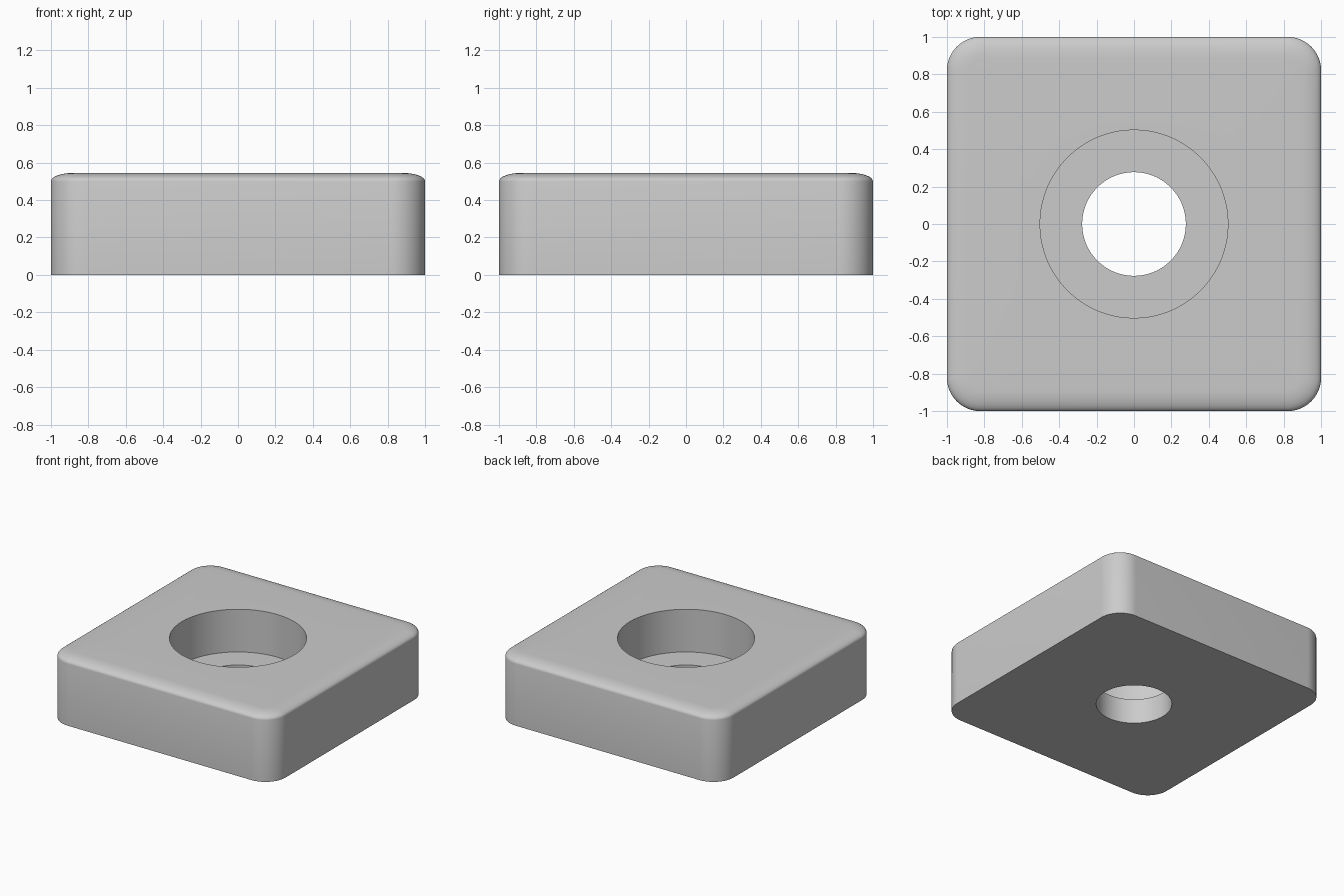
import bpy, bmesh, math

cube = bpy.data.objects.get("Cube")
if cube:
    bpy.data.objects.remove(cube, do_unlink=True)

STEPS = 24                      # points per quarter turn
TOP, FLOOR = 0.545, 0.20        # top face and counterbore floor heights
BORE, HOLE = 0.502, 0.277       # radii
CORNER = 0.18                   # plan corner radius
EDGE_W, EDGE_H = 0.12, 0.045    # rounded top edge

grey = bpy.data.materials.new("plain_grey")
grey.use_nodes = True
grey.diffuse_color = (0.6, 0.6, 0.6, 1)
grey.node_tree.nodes["Principled BSDF"].inputs["Base Color"].default_value = (0.6, 0.6, 0.6, 1)

bm = bmesh.new()


def rounded_square(inset, z):
    """Ring of a rounded square, moved inward by inset."""
    r, c = CORNER - inset, 1 - CORNER
    ring = []
    for q in range(4):
        mid = math.pi / 4 + q * math.pi / 2
        cx, cy = math.copysign(c, math.cos(mid)), math.copysign(c, math.sin(mid))
        for i in range(STEPS):
            a = (q + i / (STEPS - 1)) * math.pi / 2
            ring.append(bm.verts.new((cx + r * math.cos(a), cy + r * math.sin(a), z)))
    return ring


def circle(r, z):
    """Ring of a circle with as many points as the rounded square."""
    angles = [(i + 0.5) / STEPS * math.pi / 2 for i in range(4 * STEPS)]
    return [bm.verts.new((r * math.cos(a), r * math.sin(a), z)) for a in angles]


# Outer wall and rounded top edge
rings = [rounded_square(0, 0)]
for i in range(9):
    t = i / 8 * math.pi / 2
    rings.append(rounded_square(EDGE_W * (1 - math.cos(t)),
                                TOP - EDGE_H + EDGE_H * math.sin(t)))

# Counterbore, its floor, and the through hole
rings += [circle(BORE, TOP), circle(BORE, FLOOR), circle(HOLE, FLOOR), circle(HOLE, 0)]

# Skin the rings in a closed loop, ending with the underside
for a, b in zip(rings, rings[1:] + rings[:1]):
    for i in range(len(a)):
        j = (i + 1) % len(a)
        bm.faces.new((a[i], a[j], b[j], b[i]))
bmesh.ops.recalc_face_normals(bm, faces=bm.faces)

mesh = bpy.data.meshes.new("counterbored_block")
bm.to_mesh(mesh)
bm.free()
mesh.materials.append(grey)
block = bpy.data.objects.new("counterbored_block", mesh)
bpy.context.collection.objects.link(block)

bpy.ops.object.select_all(action='DESELECT')
block.select_set(True)
bpy.context.view_layer.objects.active = block
bpy.ops.object.shade_smooth_by_angle(angle=math.radians(40))
